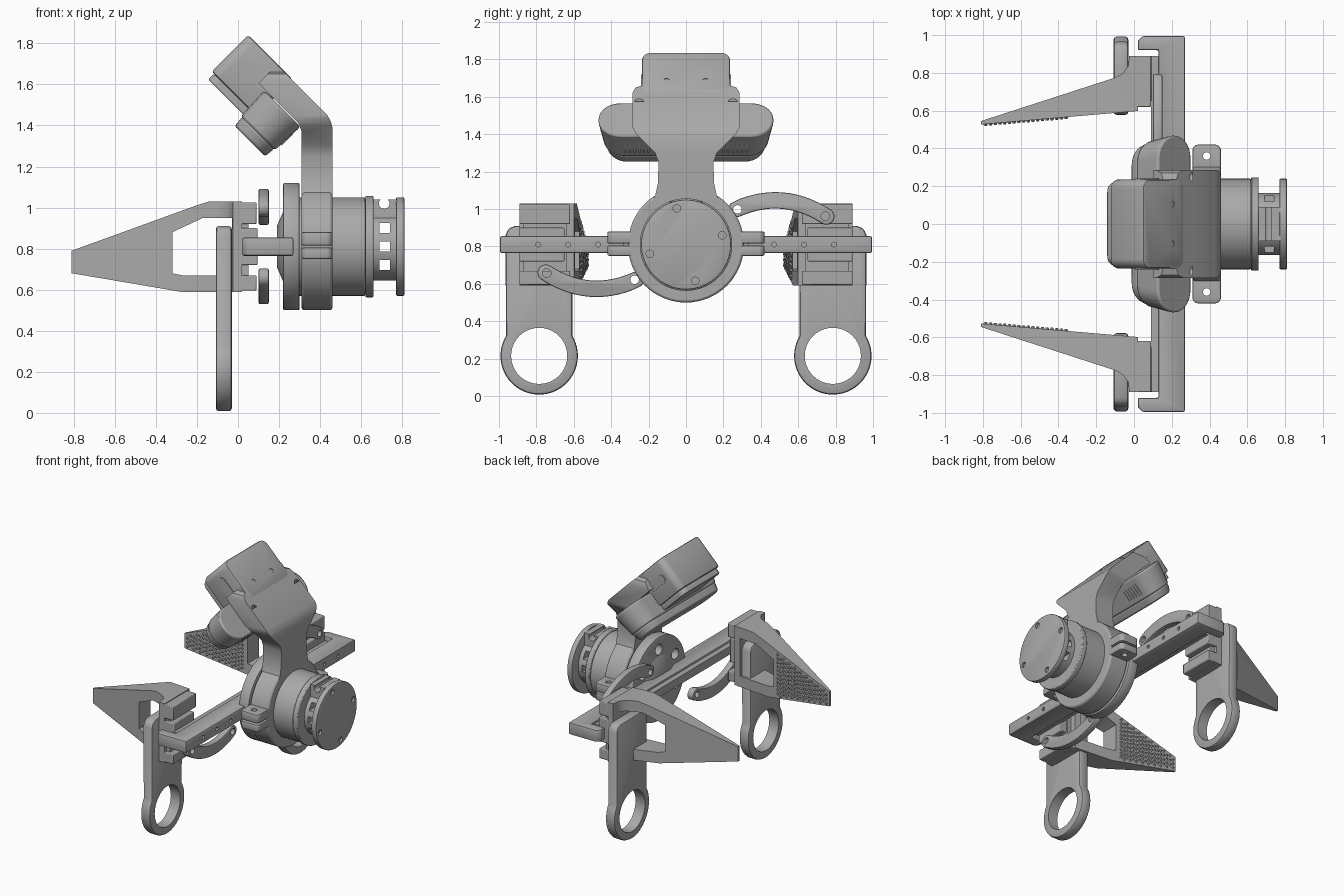
import bpy, bmesh, math
from mathutils import Vector

if "Cube" in bpy.data.objects:
    bpy.data.objects.remove(bpy.data.objects["Cube"])

R2 = math.sqrt(2)
CZ = 0.81  # height of the motor axis
grey = bpy.data.materials.new("mid_grey")
grey.diffuse_color = (0.4, 0.4, 0.4, 1)
grey.use_nodes = True
grey.node_tree.nodes["Principled BSDF"].inputs["Base Color"].default_value = grey.diffuse_color

# 2D profile + depth -> 3D, by extrusion axis ("t" is the tilted camera view axis)
FRAMES = {
    "x": lambda a, b, d: Vector((d, a, b)),
    "y": lambda a, b, d: Vector((a, d, b)),
    "z": lambda a, b, d: Vector((a, b, d)),
    "t": lambda a, b, d: Vector(((-d - b) / R2, a, (b - d) / R2)),
}


def prism(name, pts, lo, hi, axis="x", bevel=0.0, taper=1.0):
    f = FRAMES[axis]
    c = [(min(p[i] for p in pts) + max(p[i] for p in pts)) / 2 for i in (0, 1)]
    bm = bmesh.new()
    a = [bm.verts.new(f(p[0], p[1], lo)) for p in pts]
    b = [bm.verts.new(f(c[0] + (p[0] - c[0]) * taper, c[1] + (p[1] - c[1]) * taper, hi)) for p in pts]
    bm.faces.new(a)
    bm.faces.new(b[::-1])
    n = len(pts)
    for i in range(n):
        bm.faces.new((a[i], b[i], b[(i + 1) % n], a[(i + 1) % n]))
    bmesh.ops.recalc_face_normals(bm, faces=bm.faces)
    me = bpy.data.meshes.new(name)
    bm.to_mesh(me)
    bm.free()
    me.materials.append(grey)
    ob = bpy.data.objects.new(name, me)
    bpy.context.collection.objects.link(ob)
    if bevel:
        m = ob.modifiers.new("bevel", "BEVEL")
        m.width, m.segments, m.limit_method = bevel, 2, "ANGLE"
        m.angle_limit = math.radians(40)
    return ob


def boolean(ob, tools, op="DIFFERENCE"):
    for t in tools:
        m = ob.modifiers.new("bool", "BOOLEAN")
        m.operation, m.object, m.solver = op, t, "EXACT"
    bpy.context.view_layer.update()
    me = bpy.data.meshes.new_from_object(ob.evaluated_get(bpy.context.evaluated_depsgraph_get()))
    ob.modifiers.clear()
    ob.data = me
    for t in tools:
        bpy.data.objects.remove(t)
    return ob


def arc(cx, cy, r, a0=0, a1=360, n=48):
    k = n if a1 - a0 == 360 else n - 1
    return [(cx + r * math.cos(math.radians(a0 + (a1 - a0) * i / k)),
             cy + r * math.sin(math.radians(a0 + (a1 - a0) * i / k))) for i in range(n)]


def rect(x0, x1, y0, y1, r=0.0):
    if not r:
        return [(x0, y0), (x1, y0), (x1, y1), (x0, y1)]
    return (arc(x1 - r, y1 - r, r, 0, 90, 8) + arc(x0 + r, y1 - r, r, 90, 180, 8)
            + arc(x0 + r, y0 + r, r, 180, 270, 8) + arc(x1 - r, y0 + r, r, 270, 360, 8))


def flip(pts, s):
    return [(p[0] * s, p[1]) for p in pts]


def disc(name, r, lo, hi, bevel=0.0, taper=1.0, y=0, z=CZ, n=64):
    return prism(name, arc(y, z, r, n=n), lo, hi, "x", bevel, taper)


def ring_of_holes(count, dist, r, lo, hi, off=0):
    return [disc("hole", r, lo, hi, 0, 1, dist * math.cos(off + i * math.tau / count),
                 CZ + dist * math.sin(off + i * math.tau / count), 16) for i in range(count)]


# Motor stack along x
boolean(disc("front_flange", 0.31, 0.22, 0.30, 0.008),
        ring_of_holes(6, 0.22, 0.04, 0.2, 0.27, 0.5))
disc("flange_hub", 0.17, 0.22, 0.19, 0, 0.6)
disc("motor_core", 0.24, 0.28, 0.62, 0.006)
disc("motor_rim", 0.247, 0.62, 0.66, 0.006)
neck = disc("motor_neck", 0.165, 0.655, 0.775)
boolean(neck, [prism("slot", rect(-0.3, 0.3, CZ + d - 0.025, CZ + d + 0.025, 0.02), 0.69, 0.74)
               for d in (-0.09, 0.0, 0.09)])
top_lug = prism("neck_lug", rect(-0.09, 0.09, 0.93, 1.04), 0.655, 0.775)
boolean(top_lug, [prism("hole", arc(0.712, 1.02, 0.026, n=20), -0.2, 0.2, "y")])
boolean(disc("motor_end_plate", 0.24, 0.77, 0.81, 0.006),
        ring_of_holes(4, 0.2, 0.02, 0.795, 0.83, 0.25))

# Split clamp around the motor
disc("clamp_ring", 0.31, 0.31, 0.46, 0.012)
for s in (1, -1):
    for z0, z1 in ((0.75, 0.805), (0.815, 0.88)):
        ear = prism("clamp_ear", rect(0.31, 0.46, min(s * 0.25, s * 0.42), max(s * 0.25, s * 0.42), 0.03),
                    z0, z1, "z", 0.008)
        boolean(ear, [prism("hole", arc(0.385, s * 0.36, 0.02, n=20), 0.6, 1.0, "z")])

# Bent camera bracket: side outline crossed with back outline
half = [(0.20, 1.0), (0.165, 1.07), (0.15, 1.14), (0.147, 1.25), (0.165, 1.30), (0.27, 1.405),
        (0.287, 1.44), (0.287, 1.62), (0.27, 1.65), (0.235, 1.66), (0.235, 1.75)]
bracket = prism("camera_bracket",
                [(0.31, 1.0), (0.46, 1.0), (0.46, 1.39), (0.452, 1.42), (0.435, 1.45),
                 (0.19, 1.695), (0.1, 1.605), (0.295, 1.41), (0.31, 1.37)], -0.4, 0.4, "y")
boolean(bracket, [prism("outline", half + flip(half[::-1], -1), 0, 1)], "INTERSECT")
boolean(bracket, [prism("hole", arc(y, 1.56, 0.03, n=20), 0.29, 0.31) for y in (-0.25, 0.25)])

# Rear housing and its face plate
housing = prism("camera_housing", rect(-0.235, 0.235, 0.96, 1.266, 0.05), -1.336, -1.085, "t", 0.012)
boolean(housing, [prism("hole", arc(y, 1.05, 0.017, n=16), -1.36, -1.30, "t") for y in (-0.105, 0.105)]
        + [prism("slot", rect(-1.0, 1.0, 0, 1), 3, 4)])
prism("housing_face", rect(-0.22, 0.22, 0.97, 1.25, 0.05), -1.085, -1.045, "t", 0.008)
for s in (1, -1):
    # side slot trim
    prism("side_slot", [((-t - q) / R2, (q - t) / R2) for q, t in
                        rect(1.0, 1.2, -1.25, -1.19, 0.029)], s * 0.234, s * 0.24, "y")

# Wide stereo camera
prism("stereo_camera", rect(-0.47, 0.47, 0.77, 1.02, 0.12), -1.2, -1.03, "t", 0.012, 0.93)
prism("stereo_front", rect(-0.435, 0.435, 0.785, 1.005, 0.105), -1.035, -0.976, "t", 0.012, 0.95)
for s in (1, -1):
    for i in range(6):
        y = s * (0.2 + 0.025 * i)
        prism("vent", [((-t - q) / R2, (q - t) / R2) for q, t in
                       rect(0.77, 0.782, -1.15, -1.07)], y - 0.006, y + 0.006, "y")

# Cross rail with hooked ends
rail = prism("cross_rail", [(0.13, -0.92), (0.02, -0.92), (0.02, -0.97), (0.045, -0.995), (0.27, -0.995),
                            (0.27, 0.995), (0.045, 0.995), (0.02, 0.97), (0.02, 0.92), (0.13, 0.92)],
             0.765, 0.855, "z", 0.01)
boolean(rail, [disc("hole", 0.013, 0.0, 0.4, 0, 1, s * y, CZ, 12)
               for s in (1, -1) for y in (0.32, 0.47, 0.63, 0.79)])
prism("slide_rail", rect(-0.89, 0.89, 0.78, 0.84), 0.09, 0.135)

window = [(-0.32, 0.68), (-0.32, 0.88), (-0.17, 0.95), (-0.03, 0.95), (-0.03, 0.67), (-0.27, 0.67)]
for s in (1, -1):
    side = "left" if s > 0 else "right"
    # Tapered finger
    finger = prism(side + "_finger",
                   [(-0.81, 0.68), (-0.28, 0.59), (0.02, 0.59), (0.02, 1.03), (-0.14, 1.03),
                    (-0.19, 1.015), (-0.81, 0.79)], s * 0.4, s * 1.0, "y")
    plan = [(-0.81, 0.527), (0.1, 0.605), (0.1, 0.89), (-0.025, 0.89), (-0.03, 0.84),
            (-0.055, 0.80), (-0.1, 0.775), (-0.81, 0.545)]
    boolean(finger, [prism("plan", [(x, y * s) for x, y in plan], 0, 2, "z")], "INTERSECT")
    boolean(finger, [prism("window", window, s * 0.3, s * 1.2, "y")])
    # Grip studs on the inner face
    for i in range(19):
        x = -0.785 + i * 0.025
        k = (x + 0.81) / 0.53
        z_lo, z_hi = 0.695 - 0.09 * k, 0.775 + 0.19 * k
        n = int((z_hi - z_lo) / 0.028)
        y = 0.527 + (x + 0.81) * 0.0857
        for j in range(n):
            z = z_lo + (j + 0.5 * (i % 2) + 0.25) * (z_hi - z_lo) / n
            if x < -0.335 and z < z_hi:
                prism("grip_stud", arc(x, z, 0.013, n=4), s * (y + 0.004), s * (y - 0.01), "y", 0, 0.5)
    # Carriage blocks
    for z0, z1, y0, x1 in ((0.92, 1.025, 0.62, 0.09), (0.72, 0.90, 0.65, 0.095), (0.595, 0.67, 0.62, 0.09)):
        prism(side + "_carriage", flip(rect(y0, 0.89, z0, z1), s), 0.015, x1, "x", 0.006)
    prism(side + "_carriage_core", flip(rect(0.64, 0.87, 0.62, 1.0), s), 0.01, 0.05)
    # Handle plate with finger ring
    outline = arc(0.785, 0.215, 0.207, 149, 391, 40) + [(0.965, 0.86), (0.95, 0.895), (0.915, 0.91),
                                                        (0.655, 0.91), (0.62, 0.895), (0.605, 0.86)]
    handle = prism(side + "_handle", flip(outline, s), -0.108, -0.03, "x", 0.015)
    boolean(handle, [disc("hole", 0.15, -0.3, 0.2, 0, 1, s * 0.785, 0.215, 40)])

    # Curved link, repeated by a half turn about the motor axis
    mid = []
    for i in range(15):
        t = i / 14
        mid.append(Vector((0.27 * (1 - t) ** 2 + 1.04 * t * (1 - t) + 0.75 * t * t,
                           1.0 * (1 - t) ** 2 + 2.22 * t * (1 - t) + 0.96 * t * t)))
    up, dn = [], []
    for i, p in enumerate(mid):
        d = (mid[min(i + 1, 14)] - mid[max(i - 1, 0)]).normalized()
        nrm = Vector((-d.y, d.x)) * 0.044
        up.append(p + nrm)
        dn.append(p - nrm)
    cap1 = arc(0.75, 0.96, 0.044, 50, -125, 10)
    cap0 = arc(0.27, 1.0, 0.044, 285, 120, 10)
    link = [tuple(p) for p in up[:-1]] + cap1 + [tuple(p) for p in dn[1:-1][::-1]] + cap0[:-1]
    link = [(y * s, CZ + (z - CZ) * s) for y, z in link[1:]]
    ob = prism(side + "_link", link, 0.1, 0.15, "x", 0.008)
    boolean(ob, [disc("hole", 0.023, 0.0, 0.3, 0, 1, s * y, CZ + s * (z - CZ), 20)
                 for y, z in ((0.275, 0.998), (0.745, 0.962))])

for ob in bpy.data.objects:
    ob.select_set(True)
    bpy.context.view_layer.objects.active = ob
bpy.ops.object.shade_smooth_by_angle(angle=math.radians(30))
